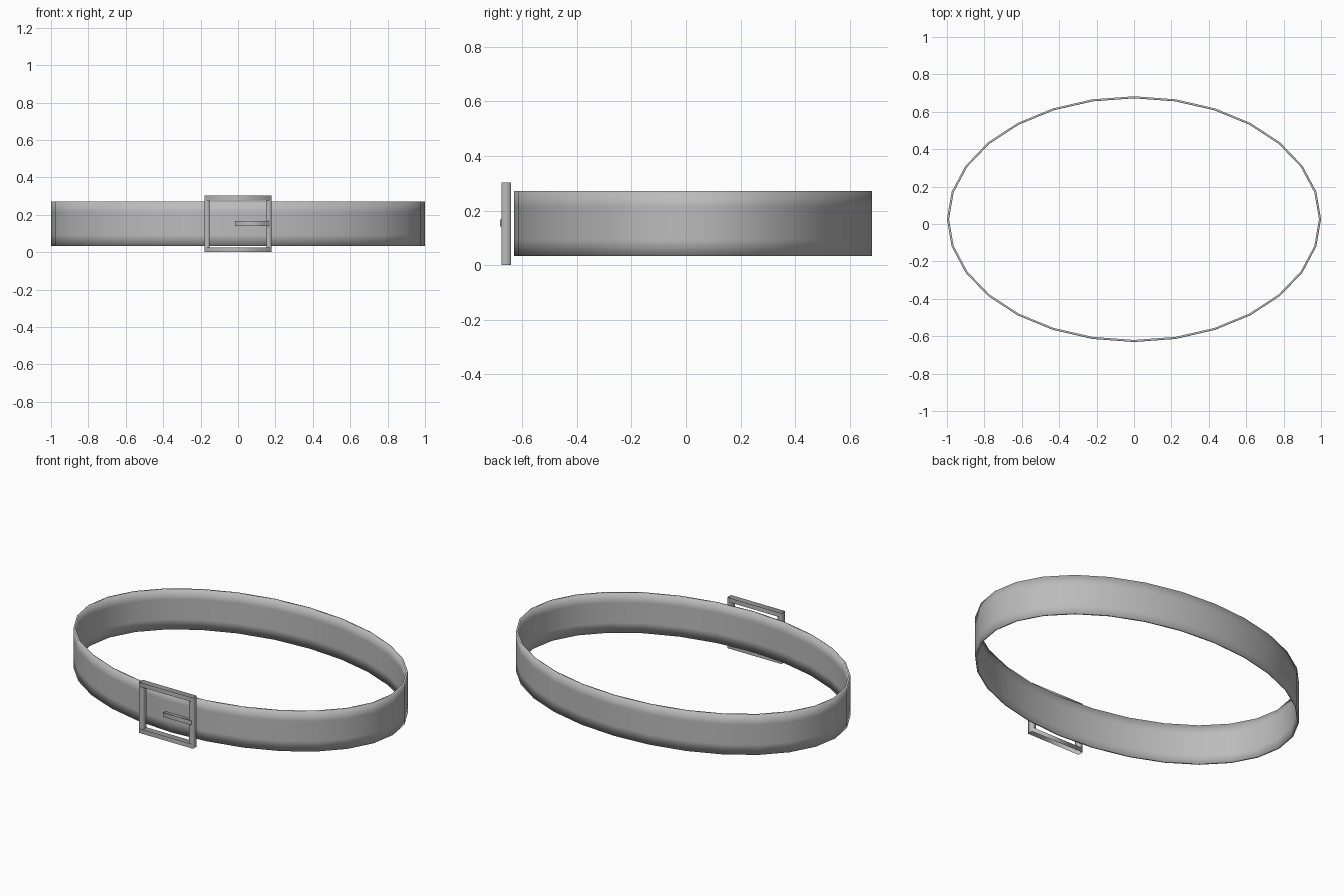
import bpy
import bmesh
from math import sin, cos, tau

cube = bpy.data.objects.get("Cube")
if cube:
    bpy.data.objects.remove(cube, do_unlink=True)

GREY = (0.5, 0.5, 0.5, 1.0)
grey = bpy.data.materials.new("plain grey")
grey.use_nodes = True
grey.diffuse_color = GREY
grey.node_tree.nodes["Principled BSDF"].inputs["Base Color"].default_value = GREY


def finish(bm, name):
    """Turn a bmesh into a smooth shaded grey object."""
    bmesh.ops.recalc_face_normals(bm, faces=bm.faces)
    for face in bm.faces:
        face.smooth = True
    mesh = bpy.data.meshes.new(name)
    bm.to_mesh(mesh)
    bm.free()
    mesh.materials.append(grey)
    obj = bpy.data.objects.new(name, mesh)
    bpy.context.collection.objects.link(obj)
    return obj


def strap(name, rx, ry, cy, bottom, top, thick, inset, sides):
    """Oval band: a tall thin cross-section swept around an ellipse."""
    heights = [bottom, bottom + inset, top - inset, top]
    section = [(0, z) for z in heights] + [(thick, z) for z in reversed(heights)]
    bm = bmesh.new()
    rings = []
    for i in range(sides):
        a = tau * i / sides
        rings.append([bm.verts.new(((rx - d) * cos(a), cy + (ry - d) * sin(a), z))
                      for d, z in section])
    n = len(section)
    for i in range(sides):
        here, there = rings[i], rings[(i + 1) % sides]
        for j in range(n):
            k = (j + 1) % n
            bm.faces.new((here[j], there[j], there[k], here[k]))
    return finish(bm, name)


def upright_tube(name, x, y, z):
    """Four walled box, open at the top and bottom."""
    bm = bmesh.new()
    bmesh.ops.create_cube(bm, size=1)
    for v in bm.verts:
        v.co = [lo + (c + 0.5) * (hi - lo) for c, (lo, hi) in zip(v.co, (x, y, z))]
    bm.normal_update()
    ends = [f for f in bm.faces if abs(f.normal.z) > 0.5]
    bmesh.ops.delete(bm, geom=ends, context="FACES_ONLY")
    return finish(bm, name)


# Strap
strap("belt_strap", rx=1.0, ry=0.657, cy=0.026, bottom=0.033, top=0.272,
      thick=0.011, inset=0.06, sides=28)

# Buckle frame
HALF, BAR, HEIGHT = 0.178, 0.026, 0.302
DEPTH = (-0.677, -0.642)
for name, z in (("bottom", 0), ("top", HEIGHT - BAR)):
    upright_tube("buckle_" + name + "_bar", (-HALF, HALF), DEPTH, (z, z + BAR))
for name, x in (("right", -HALF), ("left", HALF - BAR)):
    upright_tube("buckle_" + name + "_post", (x, x + BAR), DEPTH, (BAR, HEIGHT - BAR))

# Buckle tongue
upright_tube("buckle_tongue", (-0.016, 0.168), (-0.683, -0.66), (0.141, 0.167))
